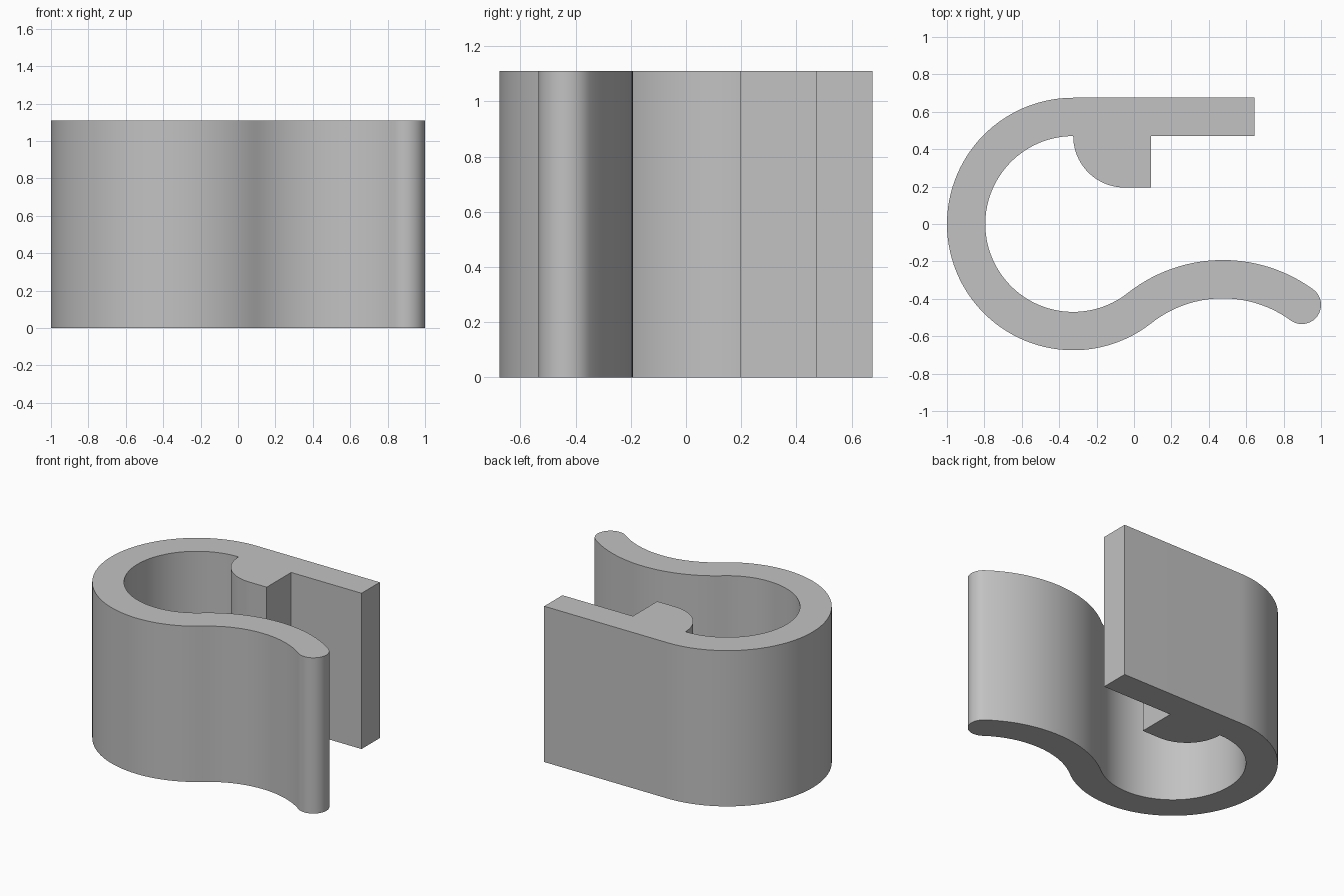
import bpy, bmesh
from math import sin, cos, atan2, degrees, radians, pi
from mathutils import Vector

cube = bpy.data.objects.get("Cube")
if cube:
    bpy.data.objects.remove(cube, do_unlink=True)

HEIGHT = 1.11
HALF = 0.1025                      # half the wall thickness
LOOP_C, LOOP_R = Vector((-0.325, 0)), 0.5725
LIP_C, LIP_R = Vector((0.475, -1.014)), 0.719
TIP_ANGLE = 54


def arc(centre, radius, start, end, steps):
    """Points along an arc, angles in degrees."""
    angles = [radians(start + (end - start) * i / steps) for i in range(steps + 1)]
    return [centre + radius * Vector((cos(a), sin(a))) for a in angles]


# Where the round loop flows into the flared lip
to_lip = LIP_C - LOOP_C
join = degrees(atan2(to_lip.y, to_lip.x))
tip_c = LIP_C + LIP_R * Vector((cos(radians(TIP_ANGLE)), sin(radians(TIP_ANGLE))))

# Closed outline of the clip, counter-clockwise
outline = arc(LOOP_C, LOOP_R + HALF, 90, 360 + join, 72)               # outer loop
outline += arc(LIP_C, LIP_R - HALF, 180 + join, TIP_ANGLE, 28)         # lip underside
outline += arc(tip_c, HALF, TIP_ANGLE - 180, TIP_ANGLE, 20)            # rounded tip
outline += arc(LIP_C, LIP_R + HALF, TIP_ANGLE, 180 + join, 28)         # lip upper side
outline += arc(LOOP_C, LOOP_R - HALF, 360 + join, 90, 72)              # inner loop
outline += arc(Vector((-0.05, 0.47)), 0.275, 180, 270, 20)             # tooth curve
outline += [Vector(p) for p in ((0.09, 0.195), (0.09, 0.47),           # tooth and arm
                                (0.645, 0.47), (0.645, 0.675))]

# Extrude the outline upwards
bm = bmesh.new()
base = bm.faces.new([bm.verts.new((p.x, p.y, 0)) for p in outline])
bmesh.ops.remove_doubles(bm, verts=bm.verts, dist=0.0005)
top = bmesh.ops.extrude_face_region(bm, geom=bm.faces[:], use_keep_orig=True)["geom"]
bmesh.ops.translate(bm, vec=(0, 0, HEIGHT),
                    verts=[v for v in top if isinstance(v, bmesh.types.BMVert)])
bmesh.ops.recalc_face_normals(bm, faces=bm.faces)
mesh = bpy.data.meshes.new("spring_clip")
bm.to_mesh(mesh)
bm.free()
clip = bpy.data.objects.new("spring_clip", mesh)
bpy.context.collection.objects.link(clip)

# Plain grey material
colour = (0.54, 0.54, 0.54, 1)
grey = bpy.data.materials.new("light_grey")
grey.use_nodes = True
grey.diffuse_color = colour
grey.node_tree.nodes["Principled BSDF"].inputs["Base Color"].default_value = colour
mesh.materials.append(grey)

# Smooth curved walls, keep corners crisp
bpy.ops.object.select_all(action="DESELECT")
clip.select_set(True)
bpy.context.view_layer.objects.active = clip
bpy.ops.object.shade_smooth_by_angle(angle=radians(30))
